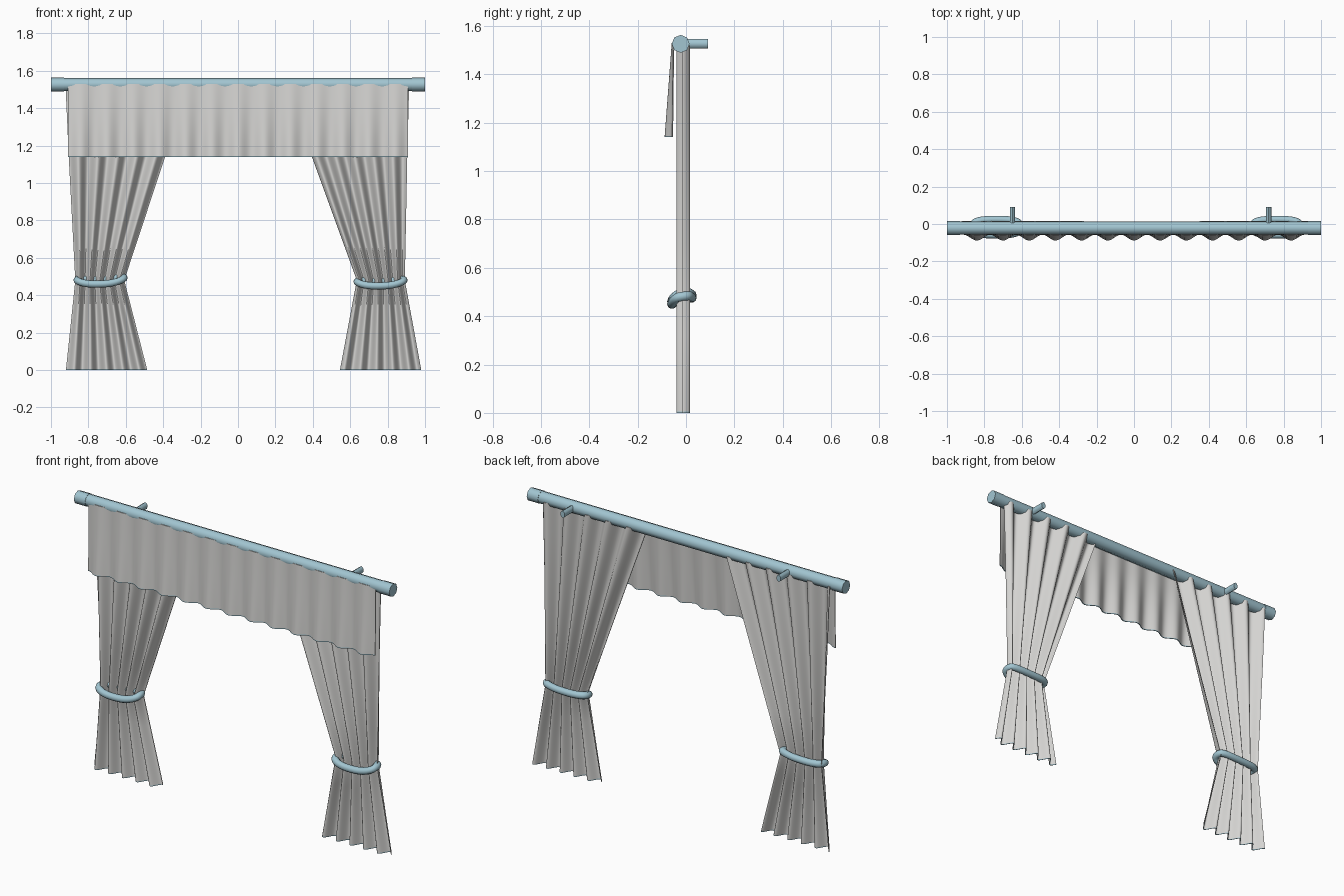
import bpy, bmesh, math
from mathutils import Matrix

if "Cube" in bpy.data.objects:
    bpy.data.objects.remove(bpy.data.objects["Cube"])


def material(name, rgb):
    m = bpy.data.materials.new(name)
    m.diffuse_color = (*rgb, 1)
    m.use_nodes = True
    m.node_tree.nodes["Principled BSDF"].inputs["Base Color"].default_value = m.diffuse_color
    return m


CLOTH = material("light grey cloth", (0.66, 0.655, 0.64))
BLUE = material("pale blue", (0.36, 0.56, 0.64))


def finish(name, bm, mats, angle=50):
    bmesh.ops.recalc_face_normals(bm, faces=bm.faces[:])
    me = bpy.data.meshes.new(name)
    bm.to_mesh(me)
    bm.free()
    ob = bpy.data.objects.new(name, me)
    bpy.context.collection.objects.link(ob)
    for m in mats:
        me.materials.append(m)
    bpy.ops.object.select_all(action='DESELECT')
    ob.select_set(True)
    bpy.context.view_layer.objects.active = ob
    bpy.ops.object.shade_smooth_by_angle(angle=math.radians(angle))
    return ob


def cylinder(name, axis, center, r, length, sides, squash=1):
    bm = bmesh.new()
    bmesh.ops.create_cone(bm, cap_ends=True, segments=sides, radius1=r, radius2=r, depth=length)
    rot = Matrix.Rotation(math.pi / 2, 4, 'Y' if axis == 'x' else 'X')
    m = Matrix.Translation(center) @ Matrix.Diagonal((squash, 1, 1, 1)) @ rot
    bmesh.ops.transform(bm, matrix=m, verts=bm.verts[:])
    return finish(name, bm, [BLUE])


def cloth(name, levels, columns, point):
    """Thin pleated sheet; the lowest row is a narrow blue hem."""
    bm = bmesh.new()
    t = 0.002
    sheets = []
    for side in (-t, t):
        rows = []
        for z in levels:
            row = []
            for i in range(columns + 1):
                x, y = point(i / columns, z)
                row.append(bm.verts.new((x, y + side, z)))
            rows.append(row)
        sheets.append(rows)
        for j in range(len(levels) - 1):
            for i in range(columns):
                f = bm.faces.new((rows[j][i], rows[j][i + 1], rows[j + 1][i + 1], rows[j + 1][i]))
                f.material_index = 1 if j == 0 else 0
    # close the rim between both sheets
    a, b = sheets
    n = len(levels)
    loop = [(0, i) for i in range(columns)] + [(j, columns) for j in range(n - 1)]
    loop += [(n - 1, i) for i in range(columns, 0, -1)] + [(j, 0) for j in range(n - 1, 0, -1)]
    for k, (j, i) in enumerate(loop):
        j2, i2 = loop[(k + 1) % len(loop)]
        f = bm.faces.new((a[j][i], a[j2][i2], b[j2][i2], b[j][i]))
        f.material_index = 1 if j == j2 == 0 else 0
    return finish(name, bm, [CLOTH, BLUE])


def lerp(a, b, t):
    return a + (b - a) * t


def piecewise(z, pts):
    for (z0, x0), (z1, x1) in zip(pts, pts[1:]):
        if z <= z1:
            return lerp(x0, x1, (z - z0) / (z1 - z0))
    return pts[-1][1]


# Rod, end caps and wall brackets
ROD_Y, ROD_Z = -0.022, 1.526
cylinder("rod", 'x', (0, ROD_Y, ROD_Z), 0.035, 1.9, 8)
for s, side in ((-1, "left"), (1, "right")):
    cylinder(side + "_rod_cap", 'x', (s * 0.965, ROD_Y, ROD_Z), 0.037, 0.07, 8)
for x, side in ((-0.65, "left"), (0.72, "right")):
    cylinder(side + "_bracket", 'y', (x, 0.035, ROD_Z), 0.02, 0.11, 8, 0.7)


# Valance: pleats deepen towards the hem
def valance_point(u, z):
    x = lerp(-0.91, 0.91, u)
    t = (1.53 - z) / 0.39
    return x, lerp(-0.054, -0.071, t) - lerp(0.003, 0.0155, t) * math.cos(2 * math.pi * 13 * x / 1.82)


cloth("valance", [1.14, 1.145, 1.24, 1.34, 1.44, 1.53], 156, valance_point)


# Curtains: pinched at the tie, flared at the floor
def curtain(name, left, right, phase):
    def point(u, z):
        x = lerp(piecewise(z, left), piecewise(z, right), u)
        return x, -0.012 + 0.026 * math.cos(2 * math.pi * 5 * u + phase)
    cloth(name, [0, 0.005, 0.16, 0.32, 0.48, 0.7, 0.92, 1.14, 1.33, 1.52], 80, point)


curtain("left_curtain", [(0, -0.92), (0.48, -0.87), (1.14, -0.905), (1.52, -0.922)],
        [(0, -0.485), (0.48, -0.608), (1.14, -0.39), (1.52, -0.267)], 0)
curtain("right_curtain", [(0, 0.545), (0.48, 0.635), (1.14, 0.395), (1.52, 0.256)],
        [(0, 0.98), (0.48, 0.892), (1.14, 0.905), (1.52, 0.915)], math.pi / 2)


# Tiebacks: flattened sagging loops of round cord
def tieback(name, cx, half, z, tilt):
    bm = bmesh.new()
    n, m, r = 40, 10, 0.02

    def path(k):
        a = 2 * math.pi * k / n
        c, s = math.cos(a), math.sin(a)
        px = half * math.copysign(abs(c) ** 0.8, c)
        py = 0.041 * math.copysign(abs(s) ** 0.6, s)
        return (px, py, z + 0.013 * s + 0.014 * c * c + tilt * c)

    rings = []
    for k in range(n):
        p, q0, q1 = path(k), path(k - 1), path(k + 1)
        dx, dy = q1[0] - q0[0], q1[1] - q0[1]
        d = math.hypot(dx, dy)
        nx, ny = dy / d, -dx / d
        ring = []
        for i in range(m):
            b = 2 * math.pi * i / m
            h = r * math.cos(b)
            ring.append(bm.verts.new((cx + p[0] + nx * h, -0.017 + p[1] + ny * h, p[2] + r * math.sin(b))))
        rings.append(ring)
    for k in range(n):
        A, B = rings[k], rings[(k + 1) % n]
        for i in range(m):
            bm.faces.new((A[i], A[(i + 1) % m], B[(i + 1) % m], B[i]))
    finish(name, bm, [BLUE], 80)


tieback("left_tieback", -0.735, 0.125, 0.473, 0.006)
tieback("right_tieback", 0.762, 0.125, 0.463, 0.004)
